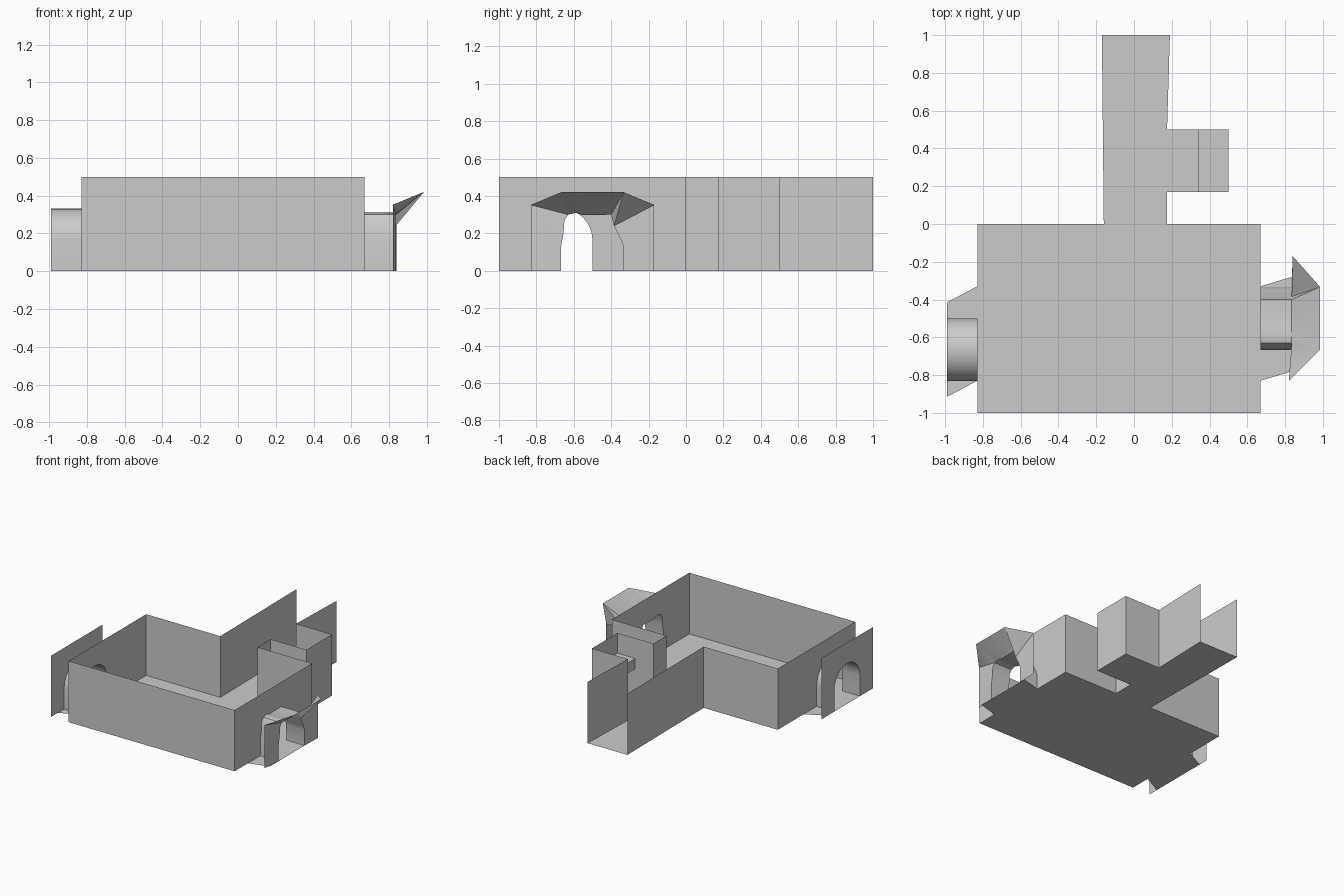
import bpy, bmesh
from math import cos, sin, pi

if "Cube" in bpy.data.objects:
    bpy.data.objects.remove(bpy.data.objects["Cube"])

H = 0.5  # wall height


def make(name, faces, smooth=False):
    """Build one object from a list of polygons given as point lists."""
    bm = bmesh.new()
    for f in faces:
        bm.faces.new([bm.verts.new(p) for p in f])
    bmesh.ops.remove_doubles(bm, verts=bm.verts, dist=0.0005)
    bmesh.ops.triangulate(bm, faces=[f for f in bm.faces if len(f.verts) > 4])
    me = bpy.data.meshes.new(name)
    bm.to_mesh(me)
    bm.free()
    ob = bpy.data.objects.new(name, me)
    bpy.context.collection.objects.link(ob)
    if smooth:
        bpy.ops.object.select_all(action='DESELECT')
        ob.select_set(True)
        bpy.context.view_layer.objects.active = ob
        bpy.ops.object.shade_smooth_by_angle(angle=0.7)
    return ob


def wall_run(name, path):
    """Thin upright walls following a ground path."""
    make(name, [[(*a, 0), (*b, 0), (*b, H), (*a, H)] for a, b in zip(path, path[1:])])


def pierced_wall(name, x, y0, y1, arch):
    """Upright panel at x with a doorway open to the floor."""
    outline = [(y0, 0), (y0, H), (y1, H), (y1, 0)] + arch[::-1]
    make(name, [[(x, y, z) for y, z in outline]])


def tunnel(name, xa, xb, arch):
    """Arched passage lining between two x positions."""
    make(name, [[(xa, *p), (xb, *p), (xb, *q), (xa, *q)]
                for p, q in zip(arch, arch[1:])], smooth=True)


L, R = -0.83, 0.67            # room side walls
OUT_L, OUT_R = -0.99, 0.835   # outer ends of the passages

# Floors
make("room_floor", [[(L, -1, 0), (R, -1, 0), (R, 0, 0), (L, 0, 0)]])
make("corridor_floor", [[(-.16, 0, 0), (.175, 0, 0), (.175, .5, 0), (.19, 1, 0), (-.17, 1, 0)]])
make("alcove_floor", [[(.175, .17, 0), (.5, .17, 0), (.5, .5, 0), (.175, .5, 0)]])
make("left_threshold", [[(L, -.83, 0), (L, -.33, 0), (OUT_L, -.415, 0), (OUT_L, -.915, 0)]])
make("right_threshold", [[(R, -.83, 0), (R, -.33, 0), (OUT_R, -.28, 0), (OUT_R, -.78, 0)]])

# Walls without doors; the far corridor end stays open
wall_run("front_wall", [(L, -1), (R, -1)])
wall_run("left_back_wall", [(L, 0), (-.16, 0), (-.17, 1)])
wall_run("right_back_wall", [(R, 0), (.175, 0), (.175, .17), (.5, .17),
                             (.5, .5), (.175, .5), (.19, 1)])

# Shelf in the alcove
x0, x1, y0, y1, z0, z1 = .34, .5, .17, .5, .25, .335
make("alcove_shelf", [
    [(x0, y0, z1), (x1, y0, z1), (x1, y1, z1), (x0, y1, z1)],
    [(x0, y0, z0), (x0, y1, z0), (x1, y1, z0), (x1, y0, z0)],
    [(x0, y0, z0), (x0, y0, z1), (x0, y1, z1), (x0, y1, z0)]])

# Left doorway: round arch, passage and outer panel
r, c = .166, -.666
round_arch = ([(c - r, 0)] + [(c - r * cos(pi * i / 12), r + r * sin(pi * i / 12))
                              for i in range(13)] + [(c + r, 0)])
pierced_wall("left_wall", L, -1, 0, round_arch)
pierced_wall("left_outer_panel", OUT_L, -1, -.333, round_arch)
tunnel("left_passage", L, OUT_L, round_arch)

# Right doorway: rough arch and passage
rough_arch = [(-.668, 0), (-.668, .13), (-.655, .2), (-.65, .27), (-.63, .3), (-.59, .31),
              (-.55, .297), (-.4, .3), (-.385, .24), (-.345, .16), (-.335, .13), (-.333, 0)]
pierced_wall("right_wall", R, -1, 0, rough_arch)
tunnel("right_passage", R, OUT_R, rough_arch)

# Flared hood around the right doorway, stitched from arch to outer rim
rim = [(.82, -.83, 0), (.82, -.83, .352), (.985, -.667, .42),
       (.985, -.333, .42), (.84, -.17, .352), (.84, -.17, 0)]
match = [0, 1, 1, 1, 2, 2, 2, 3, 4, 4, 4, 5]
hood = []
for i in range(len(match) - 1):
    a, b = (OUT_R, *rough_arch[i]), (OUT_R, *rough_arch[i + 1])
    p, q = rim[match[i]], rim[match[i + 1]]
    hood.append([a, b, p])
    if p != q:
        hood.append([b, q, p])
make("right_door_hood", hood, smooth=True)
